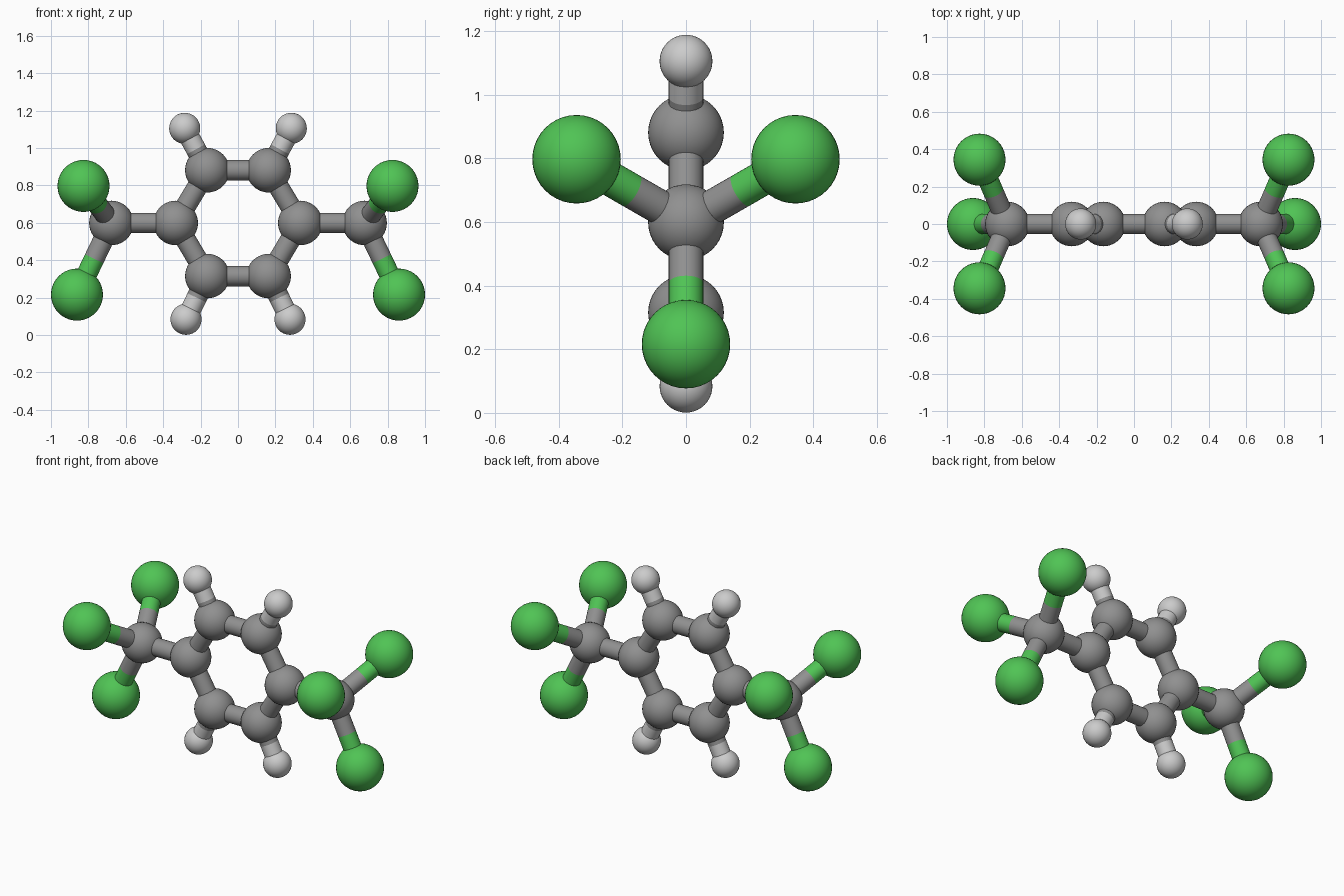
import bpy
from mathutils import Vector

if "Cube" in bpy.data.objects:
    bpy.data.objects.remove(bpy.data.objects["Cube"])

BOND_R = 0.0545


def material(name, rgb):
    m = bpy.data.materials.new(name)
    m.diffuse_color = (*rgb, 1)
    m.use_nodes = True
    m.node_tree.nodes["Principled BSDF"].inputs["Base Color"].default_value = m.diffuse_color
    return m


# element: (radius, material)
ELEMENTS = {
    "carbon": (0.119, material("dark_grey", (0.28, 0.28, 0.28))),
    "hydrogen": (0.083, material("light_grey", (0.6, 0.6, 0.6))),
    "green": (0.139, material("green", (0.08, 0.55, 0.09))),
}


def finish(name, mat):
    ob = bpy.context.object
    ob.name = name
    ob.data.materials.append(mat)
    bpy.ops.object.shade_smooth_by_angle()
    return ob


def rod(name, a, b, mat):
    d = b - a
    bpy.ops.mesh.primitive_cylinder_add(
        vertices=32, radius=BOND_R, depth=d.length, location=(a + b) / 2,
        rotation=d.to_track_quat('Z', 'Y').to_euler())
    finish(name, mat)


# Atom centres: name -> (element, position)
Z = 0.599
atoms = {}
for side, s in (("left", -1), ("right", 1)):
    atoms[side + "_ring_carbon"] = ("carbon", (s * 0.333, 0, Z))
    atoms[side + "_end_carbon"] = ("carbon", (s * 0.677, 0, Z))
    atoms[side + "_upper_ring_carbon"] = ("carbon", (s * 0.164, 0, 0.881))
    atoms[side + "_lower_ring_carbon"] = ("carbon", (s * 0.164, 0, 0.315))
    atoms[side + "_upper_hydrogen"] = ("hydrogen", (s * 0.285, 0, 1.105))
    atoms[side + "_lower_hydrogen"] = ("hydrogen", (s * 0.278, 0, 0.084))
    atoms[side + "_front_ball"] = ("green", (s * 0.826, -0.344, 0.797))
    atoms[side + "_back_ball"] = ("green", (s * 0.826, 0.344, 0.797))
    atoms[side + "_low_ball"] = ("green", (s * 0.861, 0, 0.216))

# Atom spheres
for name, (element, pos) in atoms.items():
    radius, mat = ELEMENTS[element]
    bpy.ops.mesh.primitive_uv_sphere_add(segments=40, ring_count=20, radius=radius, location=pos)
    finish(name, mat)

# Which atoms are joined
bonds = [("left_" + h + "_ring_carbon", "right_" + h + "_ring_carbon") for h in ("upper", "lower")]
for s in ("left_", "right_"):
    bonds.append((s + "ring_carbon", s + "end_carbon"))
    for h in ("upper_", "lower_"):
        bonds.append((s + "ring_carbon", s + h + "ring_carbon"))
        bonds.append((s + h + "ring_carbon", s + h + "hydrogen"))
    for ball in ("front_ball", "back_ball", "low_ball"):
        bonds.append((s + "end_carbon", s + ball))

# Bond rods, split by colour at the midpoint
for a, b in bonds:
    (ea, pa), (eb, pb) = atoms[a], atoms[b]
    pa, pb = Vector(pa), Vector(pb)
    if ea == eb:
        rod("bond_" + a, pa, pb, ELEMENTS[ea][1])
    else:
        mid = (pa + pb) / 2
        rod("inner_bond_" + b, pa, mid, ELEMENTS[ea][1])
        rod("outer_bond_" + b, mid, pb, ELEMENTS[eb][1])
